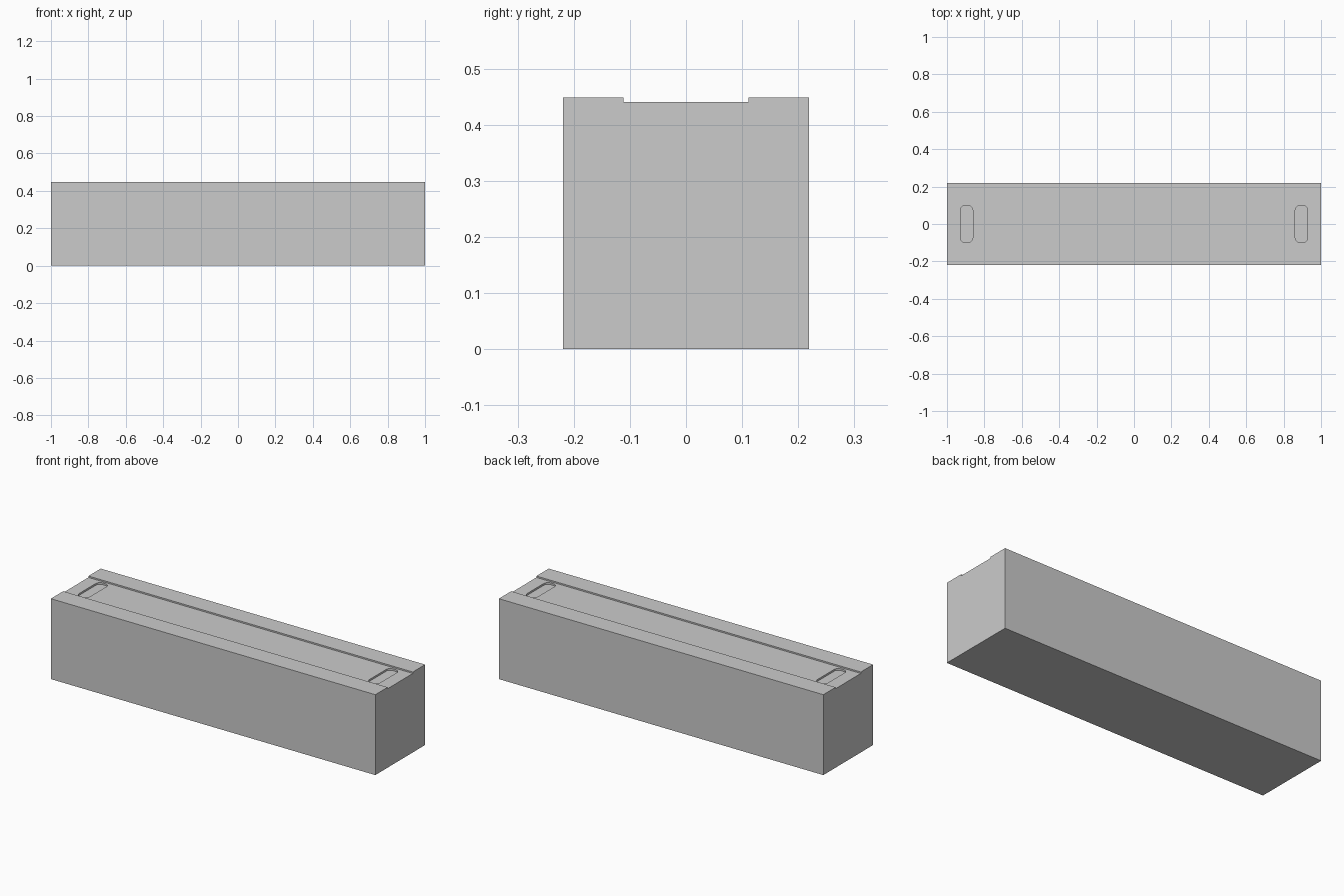
import bpy, bmesh
from math import sin, cos, pi

if "Cube" in bpy.data.objects:
    bpy.data.objects.remove(bpy.data.objects["Cube"])

HALF_LEN, HALF_W, TOP = 1.0, 0.2195, 0.448
CHANNEL_HALF, FLOOR = 0.111, 0.44
SLOT_X, SLOT_HW, SLOT_HL, SLOT_R, SLOT_DEPTH = 0.895, 0.033, 0.099, 0.026, 0.01


def prism(name, points, direction):
    """Extrude a closed outline along a direction into a solid object."""
    bm = bmesh.new()
    face = bm.faces.new([bm.verts.new(p) for p in points])
    out = bmesh.ops.extrude_face_region(bm, geom=[face])
    verts = [g for g in out["geom"] if isinstance(g, bmesh.types.BMVert)]
    bmesh.ops.translate(bm, verts=verts, vec=direction)
    bmesh.ops.recalc_face_normals(bm, faces=bm.faces)
    mesh = bpy.data.meshes.new(name)
    bm.to_mesh(mesh)
    bm.free()
    obj = bpy.data.objects.new(name, mesh)
    bpy.context.collection.objects.link(obj)
    return obj


def rounded_rect(cx, hw, hl, r, z, steps=6):
    """Rounded rectangle outline in the xy plane."""
    pts = []
    for i, (sx, sy) in enumerate([(1, 1), (-1, 1), (-1, -1), (1, -1)]):
        for k in range(steps + 1):
            a = (i + k / steps) * pi / 2
            pts.append((cx + sx * (hw - r) + r * cos(a),
                        sy * (hl - r) + r * sin(a), z))
    return pts


# Long block with a shallow channel between two raised edge strips
profile = [(-HALF_W, 0), (HALF_W, 0), (HALF_W, TOP), (CHANNEL_HALF, TOP),
           (CHANNEL_HALF, FLOOR), (-CHANNEL_HALF, FLOOR),
           (-CHANNEL_HALF, TOP), (-HALF_W, TOP)]
block = prism("channelled_block", [(-HALF_LEN, y, z) for y, z in profile],
              (2 * HALF_LEN, 0, 0))

# Rounded slot recessed in the channel near each end
for side, sign in (("left", -1), ("right", 1)):
    outline = rounded_rect(sign * SLOT_X, SLOT_HW, SLOT_HL, SLOT_R, FLOOR - SLOT_DEPTH)
    cutter = prism(side + "_slot_cutter", outline, (0, 0, 0.1))
    cutter.hide_render = True
    cutter.hide_set(True)
    mod = block.modifiers.new(side + "_slot", "BOOLEAN")
    mod.operation = "DIFFERENCE"
    mod.solver = "EXACT"
    mod.object = cutter
